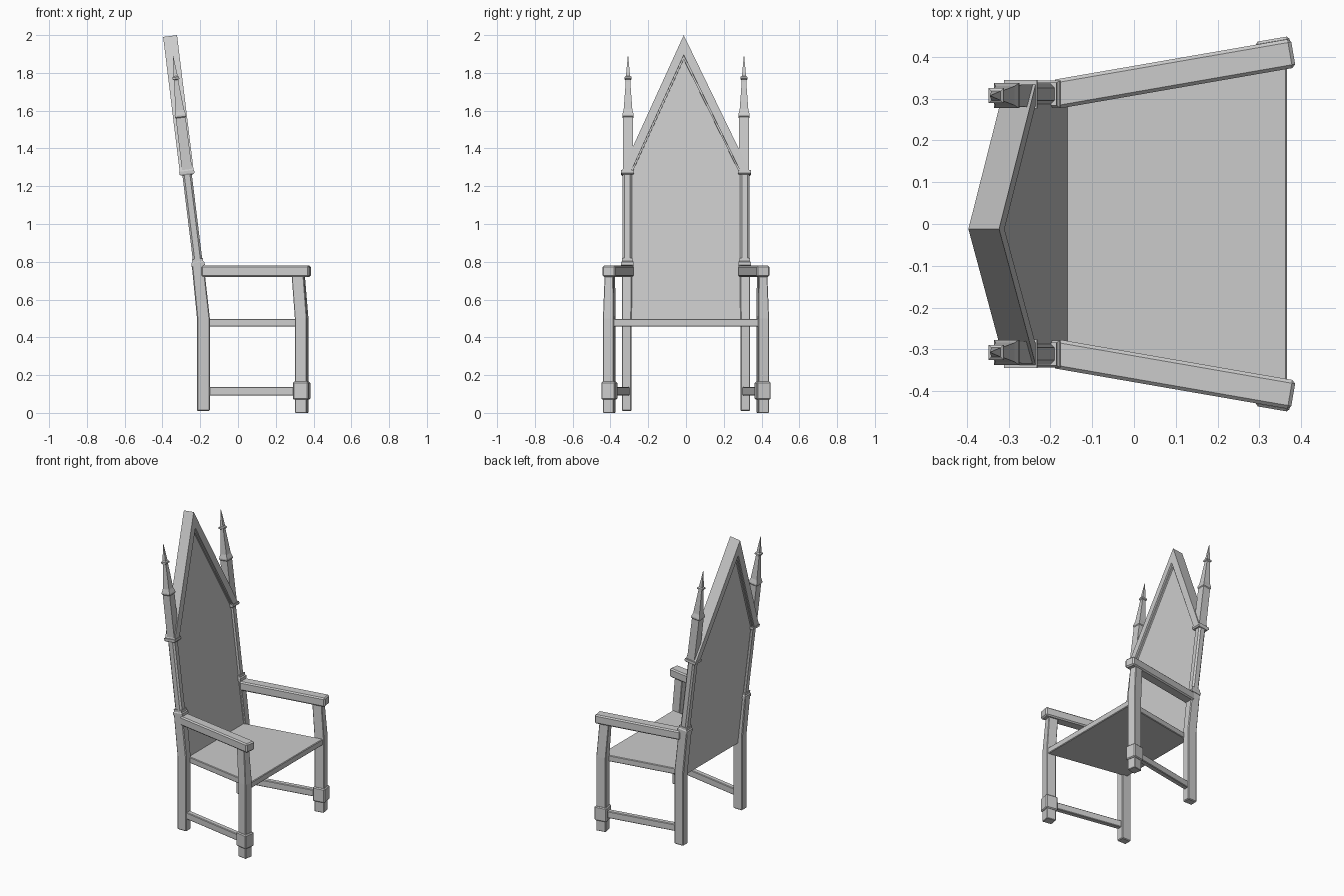
import bpy, bmesh, math
from mathutils import Matrix, Vector

if "Cube" in bpy.data.objects:
    bpy.data.objects.remove(bpy.data.objects["Cube"])

# Frame of the leaning back: local x = depth, local z = height along the slope
TILT = Matrix.Translation((-0.176, 0, 0.5)) @ Matrix.Rotation(-math.radians(7), 4, 'Y')
SPLAY = math.atan2(0.098, 0.57)


def finish(name, bm, mirror=False, bevel=0.0):
    bmesh.ops.recalc_face_normals(bm, faces=bm.faces)
    me = bpy.data.meshes.new(name)
    bm.to_mesh(me)
    bm.free()
    ob = bpy.data.objects.new(name, me)
    bpy.context.collection.objects.link(ob)
    if bevel:
        b = ob.modifiers.new("bevel", 'BEVEL')
        b.width, b.segments, b.limit_method = bevel, 1, 'ANGLE'
    if mirror:
        m = ob.modifiers.new("mirror", 'MIRROR')
        m.use_axis = (False, True, False)
        m.use_mirror_merge = False
    return ob


def loft(name, sections, angle=0.0, matrix=None, **kw):
    """Skin rectangular sections (x, y, z, half x, half y) turned by angle."""
    bm = bmesh.new()
    rot = Matrix.Rotation(angle, 3, 'Z')
    rings = []
    for x, y, z, hx, hy in sections:
        ring = []
        for sx, sy in ((1, 1), (-1, 1), (-1, -1), (1, -1)):
            p = Vector((x, y, z)) + rot @ Vector((sx * hx, sy * hy, 0))
            ring.append(bm.verts.new(matrix @ p if matrix else p))
        rings.append(ring)
    for a, b in zip(rings, rings[1:]):
        for i in range(4):
            j = (i + 1) % 4
            bm.faces.new((a[i], a[j], b[j], b[i]))
    bm.faces.new(rings[0])
    bm.faces.new(rings[-1])
    return finish(name, bm, **kw)


def beam(name, p, q, width, z0, z1, **kw):
    """Horizontal bar between two plan points."""
    p, q = Vector(p), Vector(q)
    c, d = (p + q) / 2, q - p
    s = (c.x, c.y)
    half = (d.length / 2, width / 2)
    return loft(name, [(*s, z0, *half), (*s, z1, *half)], math.atan2(d.y, d.x), **kw)


def slab(name, outline, u0, u1, **kw):
    """Outline in (y, world height), extruded through the leaning back."""
    bm = bmesh.new()
    lo, hi = [[bm.verts.new(TILT @ Vector((u, y, (z - 0.5) / 0.9925))) for y, z in outline]
              for u in (u0, u1)]
    n = len(outline)
    for i in range(n):
        j = (i + 1) % n
        bm.faces.new((lo[i], lo[j], hi[j], hi[i]))
    bm.faces.new(lo)
    bm.faces.new(hi)
    return finish(name, bm, **kw)


# Seat: wedge-shaped board
bm = bmesh.new()
pts = [(-0.165, -0.295), (0.366, -0.388), (0.366, 0.388), (-0.165, 0.295)]
f = bm.faces.new([bm.verts.new((x, y, 0.457)) for x, y in pts])
top = bmesh.ops.extrude_face_region(bm, geom=[f])["geom"]
bmesh.ops.translate(bm, vec=(0, 0, 0.041), verts=[v for v in top if isinstance(v, bmesh.types.BMVert)])
finish("seat", bm, bevel=0.004)

# Legs, feet, arms and stretchers
loft("back_leg", [(-0.183, 0.314, 0.01, 0.034, 0.026), (-0.183, 0.314, 0.5, 0.034, 0.026),
                  (-0.213, 0.312, 0.785, 0.032, 0.028)], mirror=True, bevel=0.005)
loft("front_leg", [(0.337, 0.406, 0, 0.032, 0.029), (0.337, 0.406, 0.5, 0.032, 0.029),
                   (0.319, 0.403, 0.73, 0.032, 0.023)], SPLAY, mirror=True, bevel=0.003)
loft("front_foot_block", [(0.337, 0.406, 0.07, 0.041, 0.037), (0.337, 0.406, 0.165, 0.041, 0.037)],
     SPLAY, mirror=True, bevel=0.006)
beam("armrest", (-0.19, 0.31), (0.381, 0.409), 0.07, 0.72, 0.78, mirror=True, bevel=0.008)
beam("side_stretcher", (-0.165, 0.314), (0.32, 0.402), 0.035, 0.092, 0.138, mirror=True, bevel=0.004)

# Leaning back posts with collars
loft("back_post", [(0, 0.311, 0.27, 0.025, 0.025), (0, 0.311, 0.78, 0.025, 0.025)],
     matrix=TILT, mirror=True, bevel=0.01)
loft("post_base_collar", [(0, 0.311, 0.28, 0.035, 0.032), (0, 0.311, 0.297, 0.035, 0.032),
                          (0, 0.311, 0.303, 0.029, 0.028), (0, 0.311, 0.318, 0.029, 0.028)],
     matrix=TILT, mirror=True)
loft("gable_collar", [(0, 0.31, 0.765, 0.032, 0.03), (0, 0.31, 0.772, 0.04, 0.034),
                      (0, 0.31, 0.787, 0.04, 0.034)], matrix=TILT, mirror=True)

# Pinnacles: shaft, flared shoulder, taper, small collar and spike
prof = [(0.78, 0.027), (1.07, 0.026), (1.075, 0.03), (1.085, 0.03), (1.11, 0.023),
        (1.26, 0.012), (1.272, 0.012), (1.276, 0.018), (1.286, 0.018), (1.292, 0.011), (1.40, 0.001)]
loft("pinnacle", [(0.003, 0.307, h, r, r) for h, r in prof], matrix=TILT, mirror=True)

# Back panel and pointed gable
slab("back_panel", [(-0.3, 0.46), (0.3, 0.46), (0.3, 1.29), (-0.012, 1.92), (-0.3, 1.29)], -0.014, 0.016)
slab("gable", [(-0.34, 1.275), (-0.012, 1.995), (0.337, 1.275), (0.288, 1.275),
               (-0.012, 1.89), (-0.291, 1.275)], -0.037, 0.037)
slab("gable_moulding", [(-0.295, 1.28), (-0.012, 1.9), (0.292, 1.28), (0.277, 1.28),
                        (-0.012, 1.868), (-0.28, 1.28)], -0.026, 0.026)
